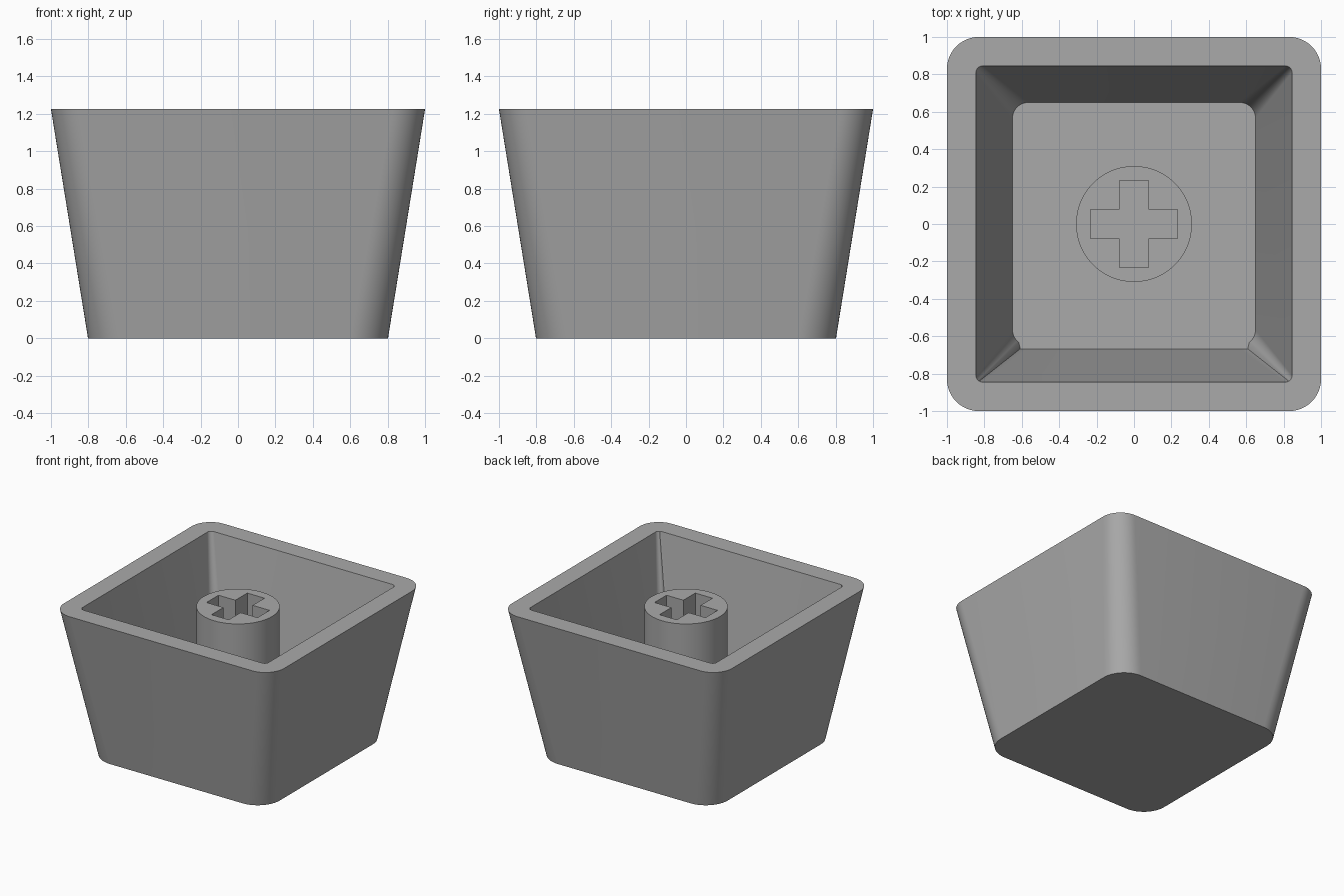
import bpy
import bmesh
from math import cos, sin, pi, radians

cube = bpy.data.objects.get("Cube")
if cube:
    bpy.data.objects.remove(cube)

HEIGHT = 1.225
FLOOR = 0.13
STEM_TOP = 1.15
SLOT_BOTTOM = 0.6

# One plain grey plastic
grey = bpy.data.materials.new("grey plastic")
grey.use_nodes = True
tone = (0.4, 0.4, 0.4, 1)
grey.diffuse_color = tone
grey.node_tree.nodes["Principled BSDF"].inputs["Base Color"].default_value = tone


def rounded_square(half, radius, steps=12):
    """Counter-clockwise outline of a square with round corners."""
    points = []
    for corner in range(4):
        middle = pi / 4 + corner * pi / 2
        cx = (half - radius) * (1 if cos(middle) > 0 else -1)
        cy = (half - radius) * (1 if sin(middle) > 0 else -1)
        for i in range(steps + 1):
            a = corner * pi / 2 + i / steps * pi / 2
            points.append((cx + radius * cos(a), cy + radius * sin(a)))
    return points


def circle(radius, count=64):
    return [(radius * cos(2 * pi * i / count), radius * sin(2 * pi * i / count))
            for i in range(count)]


def cross(length, width):
    """Counter-clockwise outline of a plus sign."""
    arm = [(length, -width), (length, width), (width, width)]
    points = []
    for turn in range(4):
        for x, y in arm:
            for _ in range(turn):
                x, y = -y, x
            points.append((x, y))
    return points


def ring(bm, outline, z):
    return [bm.verts.new((x, y, z)) for x, y in outline]


def bridge(bm, low, high):
    """Side walls between two matching rings."""
    n = len(low)
    for i in range(n):
        j = (i + 1) % n
        bm.faces.new((low[i], low[j], high[j], high[i]))


def flat_between(bm, outer, inner):
    """Flat face between an outer ring and an inner ring."""
    edges = []
    for loop in (outer, inner):
        for i, v in enumerate(loop):
            w = loop[(i + 1) % len(loop)]
            edges.append(bm.edges.get((v, w)) or bm.edges.new((v, w)))
    bmesh.ops.triangle_fill(bm, edges=edges, use_beauty=True, normal=(0, 0, 1))


def finish(bm, name):
    bmesh.ops.recalc_face_normals(bm, faces=bm.faces)
    mesh = bpy.data.meshes.new(name)
    bm.to_mesh(mesh)
    bm.free()
    mesh.materials.append(grey)
    obj = bpy.data.objects.new(name, mesh)
    bpy.context.collection.objects.link(obj)
    bpy.ops.object.select_all(action='DESELECT')
    obj.select_set(True)
    bpy.context.view_layer.objects.active = obj
    bpy.ops.object.shade_smooth_by_angle(angle=radians(30))
    return obj


# Hollow shell: tapered outside, flat rim, tapered cavity
bm = bmesh.new()
base = ring(bm, rounded_square(0.802, 0.2), 0)
rim_outer = ring(bm, rounded_square(1.0, 0.17), HEIGHT)
rim_inner = ring(bm, rounded_square(0.845, 0.035), HEIGHT)
floor = ring(bm, rounded_square(0.65, 0.085), FLOOR)
bm.faces.new(base)
bridge(bm, base, rim_outer)
bridge(bm, rim_outer, rim_inner)
bridge(bm, rim_inner, floor)
bm.faces.new(floor)
# Front edge of the floor sits slightly further out
for v in floor:
    if v.co.y < -0.63 and abs(v.co.x) < 0.612:
        v.co.y = -0.667
finish(bm, "hollow_shell")

# Round stem with a cross-shaped socket
bm = bmesh.new()
foot = ring(bm, circle(0.31), FLOOR - 0.02)
top = ring(bm, circle(0.31), STEM_TOP)
socket_top = ring(bm, cross(0.232, 0.078), STEM_TOP)
socket_floor = ring(bm, cross(0.232, 0.078), SLOT_BOTTOM)
bm.faces.new(foot)
bridge(bm, foot, top)
flat_between(bm, top, socket_top)
bridge(bm, socket_top, socket_floor)
bm.faces.new(socket_floor)
finish(bm, "socket_stem")
